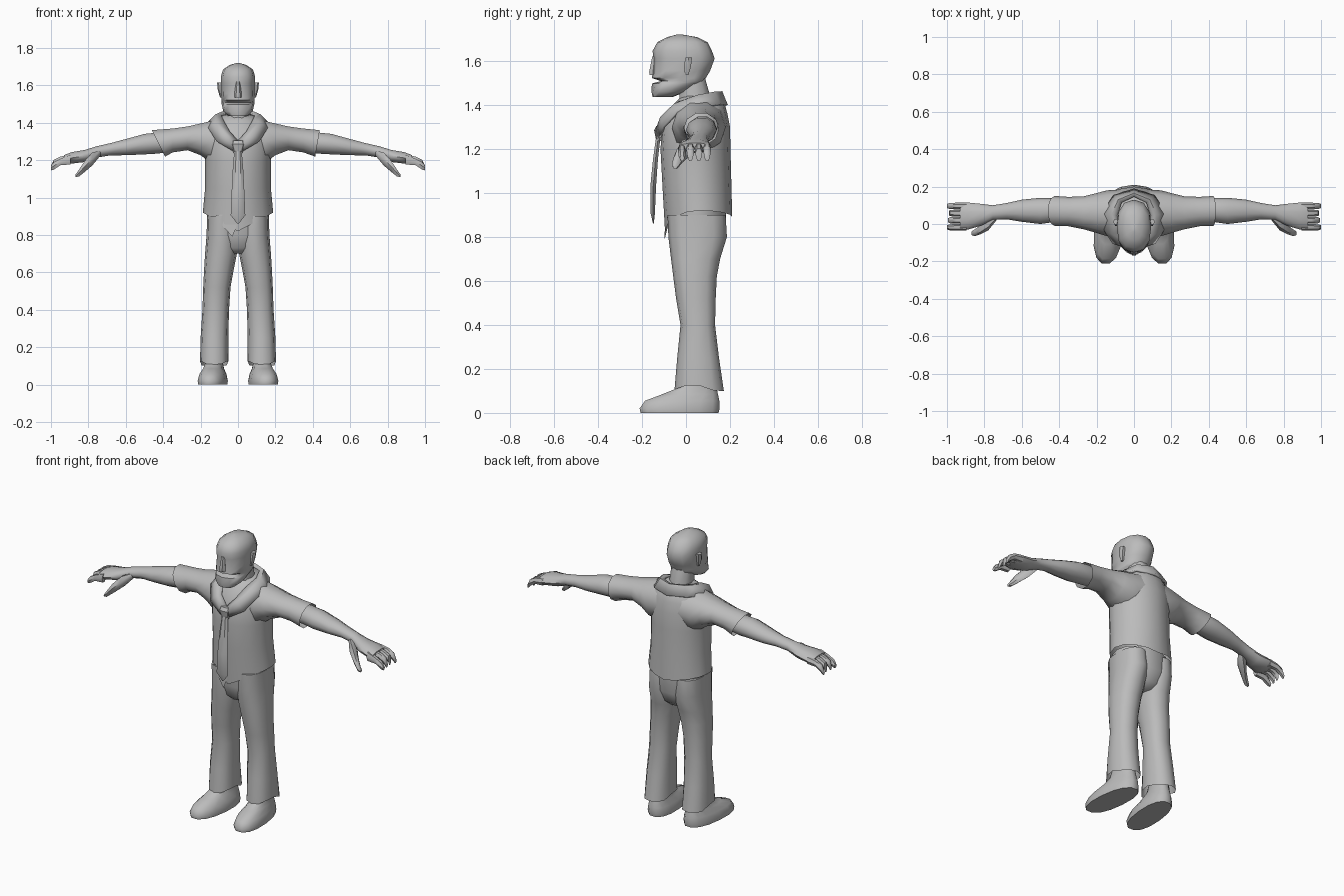
import bpy, bmesh, math
from mathutils import Vector

grey = bpy.data.materials.new("plain grey")
grey.diffuse_color = (0.5, 0.5, 0.5, 1)


def finish(name, bm, angle=50):
    bmesh.ops.recalc_face_normals(bm, faces=bm.faces)
    me = bpy.data.meshes.new(name)
    bm.to_mesh(me)
    bm.free()
    me.materials.append(grey)
    ob = bpy.data.objects.new(name, me)
    bpy.context.collection.objects.link(ob)
    bpy.ops.object.select_all(action='DESELECT')
    ob.select_set(True)
    bpy.context.view_layer.objects.active = ob
    bpy.ops.object.shade_smooth_by_angle(angle=math.radians(angle))
    return ob


def loft(name, rows, axis='z', n=12, p=1.0, side=1, caps=(True, True), bend=None, angle=50):
    """Skin oval rings; each row is (position on axis, low a, high a, low b, high b)."""
    bm = bmesh.new()
    rings = []
    for t, a0, a1, b0, b1 in rows:
        ring = []
        for i in range(n):
            w = 2 * math.pi * i / n
            c, s = math.cos(w), math.sin(w)
            a = (a0 + a1) / 2 + (a1 - a0) / 2 * math.copysign(abs(c) ** p, c)
            b = (b0 + b1) / 2 + (b1 - b0) / 2 * math.copysign(abs(s) ** p, s)
            v = Vector((a, b, t) if axis == 'z' else (t, a, b))
            if bend:
                v = bend(v)
            v.x *= side
            ring.append(bm.verts.new(v))
        rings.append(ring)
    for r, q in zip(rings, rings[1:]):
        for i in range(n):
            bm.faces.new((r[i], r[(i + 1) % n], q[(i + 1) % n], q[i]))
    for on, ring in zip(caps, (rings[0], rings[-1])):
        if on:
            bm.faces.new(ring)
    return finish(name, bm, angle)


# Head with brow, nose, parted lips and jaw
loft("head", [
    (1.436, -.05, .05, -.152, -.06), (1.46, -.078, .078, -.157, .0),
    (1.497, -.087, .087, -.155, .075), (1.508, -.087, .087, -.115, .085),
    (1.522, -.088, .088, -.155, .09), (1.555, -.09, .09, -.15, .11),
    (1.61, -.092, .092, -.148, .13), (1.645, -.092, .092, -.152, .118),
    (1.685, -.08, .08, -.13, .098), (1.708, -.045, .045, -.085, .05),
    (1.72, -.008, .008, -.04, -.02)], p=.85)
loft("nose", [(1.535, -.02, .02, -.168, -.13), (1.55, -.02, .02, -.17, -.13),
              (1.62, -.01, .01, -.155, -.13)], n=6)
loft("neck", [(1.28, -.08, .08, -.06, .12), (1.40, -.068, .068, -.035, .125),
              (1.52, -.065, .065, -.03, .09)], n=10)


# Shirt body: the hem dips at the front and back
def hem(v):
    if v.z < .95:
        k = max(0, 1 - abs(v.x) / .19)
        v.z -= (.10 if v.y < .05 else .03) * k
    return v


loft("shirt_body", [
    (.92, -.188, .188, -.095, .21), (1.05, -.176, .176, -.108, .206),
    (1.2, -.176, .176, -.116, .202), (1.3, -.18, .18, -.108, .2),
    (1.36, -.165, .165, -.085, .188), (1.41, -.13, .13, -.05, .175),
    (1.44, -.08, .08, -.02, .15)], n=16, caps=(False, True), bend=hem)

# Shirt front tail, slightly off centre
bm = bmesh.new()
bm.faces.new([bm.verts.new(c) for c in
              ((-.13, -.068, .9), (-.03, -.097, .79), (0, -.096, .87), (0, -.1, .93))])
finish("shirt_tail", bm)

# Collar: folded band, thickened and mirrored
rows = [((0, -.112, 1.305), (.015, -.14, 1.28), (.03, -.125, 1.25)),
        ((.045, -.092, 1.355), (.075, -.118, 1.345), (.115, -.105, 1.30)),
        ((.078, -.035, 1.415), (.118, -.055, 1.405), (.158, -.04, 1.37)),
        ((.09, .045, 1.44), (.12, .05, 1.445), (.175, .055, 1.39)),
        ((.065, .115, 1.455), (.085, .13, 1.46), (.11, .155, 1.405)),
        ((0, .145, 1.455), (0, .165, 1.462), (0, .19, 1.40))]
bm = bmesh.new()
for side in (-1, 1):
    grid = [[bm.verts.new((x * side, y, z)) for x, y, z in row] for row in rows]
    for r, q in zip(grid, grid[1:]):
        for i in range(2):
            bm.faces.new((r[i], r[i + 1], q[i + 1], q[i]))
bmesh.ops.remove_doubles(bm, verts=bm.verts, dist=.0005)
collar = finish("collar", bm, 60)
thick = collar.modifiers.new("thickness", 'SOLIDIFY')
thick.thickness = .012
thick.offset = -1

# Necktie: knot and long blade
loft("tie_knot", [(1.235, -.022, .022, -.135, -.105), (1.285, -.04, .04, -.145, -.1),
                  (1.305, -.032, .032, -.135, -.095)], n=8, angle=35)
loft("tie_blade", [
    (.86, -.004, .004, -.15, -.146), (.905, -.039, .039, -.162, -.14),
    (1.03, -.034, .034, -.164, -.134), (1.15, -.028, .028, -.152, -.126),
    (1.25, -.02, .02, -.138, -.115)], n=6, angle=35)

# Trouser seat
loft("trouser_seat", [
    (.70, -.06, .06, -.03, .12), (.73, -.13, .13, -.06, .155),
    (.80, -.165, .165, -.08, .185), (.92, -.165, .165, -.085, .185)], n=14)

for side, label in ((-1, "right"), (1, "left")):
    # Trouser leg, flared at the cuff
    loft(label + "_trouser_leg", [
        (.10, .052, .203, -.052, .172), (.25, .052, .2, -.04, .15),
        (.40, .048, .19, -.025, .132), (.52, .04, .186, -.045, .135),
        (.62, .022, .181, -.058, .14), (.70, .006, .176, -.068, .155),
        (.80, 0, .168, -.08, .186), (.90, .01, .165, -.084, .18)],
        n=12, p=.85, side=side, caps=(False, True),
        bend=lambda v: Vector((v.x, v.y, v.z + (.035 * max(0, 1 - abs(v.y - .03) / .1) if v.z < .11 else 0))))

    # Shoe turned slightly outward
    def toe_out(v):
        v.x -= .09 * (v.y + .03)
        return v
    loft(label + "_shoe", [
        (0, .058, .212, -.21, .152), (.02, .056, .214, -.215, .157),
        (.055, .064, .206, -.19, .155), (.085, .08, .19, -.11, .148),
        (.115, .088, .182, -.035, .14), (.16, .09, .18, -.01, .13)],
        n=14, p=.85, side=side, bend=toe_out)

    # Short sleeve with an open, slanted cuff
    slant = .5 if side < 0 else .17

    def cuff(v, k=slant):
        if v.x > .39:
            v.x += k * (v.z - 1.29)
        return v
    loft(label + "_sleeve", [
        (.06, -.06, .185, 1.19, 1.43), (.145, -.065, .18, 1.18, 1.415),
        (.2, -.048, .165, 1.222, 1.4), (.27, -.028, .148, 1.25, 1.383),
        (.35, -.012, .145, 1.238, 1.372), (.425, -.01, .15, 1.215, 1.364)],
        axis='x', n=10, side=side, caps=(True, False), bend=cuff)

    # Forearm and palm
    loft(label + "_arm", [
        (.34, .015, .125, 1.245, 1.345), (.43, .01, .14, 1.232, 1.35),
        (.5, .0, .14, 1.228, 1.343), (.6, .012, .13, 1.224, 1.315),
        (.68, .025, .112, 1.224, 1.293), (.755, .022, .1, 1.212, 1.276),
        (.82, -.01, .108, 1.188, 1.256), (.89, -.03, .115, 1.18, 1.244),
        (.93, -.03, .112, 1.188, 1.228)], axis='x', n=10, side=side)

    # Four curled fingers
    for i, name in enumerate(("index", "middle", "ring", "little")):
        y = -.018 + .038 * i
        drop = .012 if i == 0 else 0
        loft(f"{label}_{name}_finger", [
            (.895, y - .018, y + .018, 1.185 - drop, 1.232),
            (.95, y - .018, y + .018, 1.182 - drop, 1.222 - drop),
            (.985, y - .016, y + .016, 1.158 - drop, 1.204 - drop),
            (1.0 - .006 * (i % 3), y - .011, y + .011, 1.143, 1.172)],
            axis='x', n=6, side=side)

    # Thumb
    loft(label + "_thumb", [
        (.735, .02, .07, 1.222, 1.255), (.78, -.035, .04, 1.165, 1.245),
        (.82, -.055, -.005, 1.132, 1.2), (.85, -.065, -.028, 1.11, 1.152),
        (.868, -.06, -.04, 1.108, 1.125)], axis='x', n=6, side=side)

    # Ear
    loft(label + "_ear", [
        (1.535, .08, .096, -.005, .012), (1.575, .08, .108, -.012, .025),
        (1.615, .08, .112, -.005, .03)], n=6, side=side)
